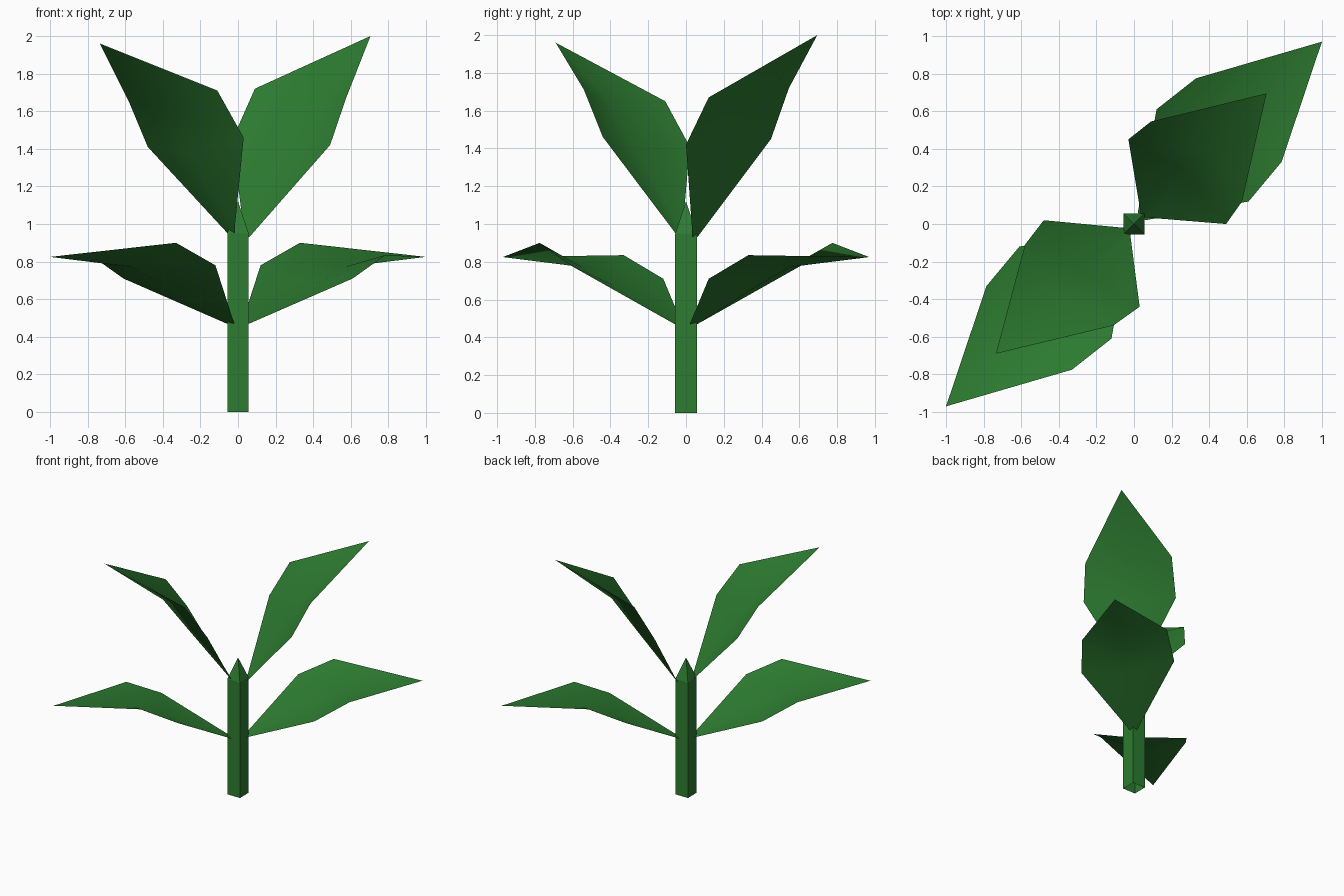
import bpy

if "Cube" in bpy.data.objects:
    bpy.data.objects.remove(bpy.data.objects["Cube"])

green = bpy.data.materials.new("leaf green")
green.diffuse_color = (0.026, 0.2, 0.03, 1)
green.use_nodes = True
green.node_tree.nodes["Principled BSDF"].inputs["Base Color"].default_value = green.diffuse_color


def make_object(name, verts, faces, smooth=False):
    mesh = bpy.data.meshes.new(name)
    mesh.from_pydata(verts, [], faces)
    mesh.materials.append(green)
    for p in mesh.polygons:
        p.use_smooth = smooth
    obj = bpy.data.objects.new(name, mesh)
    bpy.context.collection.objects.link(obj)
    return obj


def leaf(name, root, left, mid, right, tip):
    """Thin blade folded along a sunken midrib: root edge, two cross rows, tip."""
    verts = [root[0], root[1],
             left[0], mid[0], right[0],
             left[1], mid[1], right[1], tip]
    faces = [(0, 3, 2), (0, 1, 3), (1, 4, 3),
             (2, 3, 6, 5), (3, 4, 7, 6),
             (5, 6, 8), (6, 7, 8)]
    return make_object(name, verts, faces, True)


def turned(p):
    """Half turn about the stem axis."""
    return (-p[0], -p[1], p[2])


# Square hollow stem with a pointed bud on top
r, top = 0.057, 0.95
ring = [(-r, -r), (r, -r), (r, r), (-r, r)]
low = [(x, y, 0) for x, y in ring]
high = [(x, y, top) for x, y in ring]
sides = [(i, (i + 1) % 4, 4 + (i + 1) % 4, 4 + i) for i in range(4)]
make_object("stem", low + high, sides)
make_object("bud", high + [(0, 0, 1.12)], [(i, (i + 1) % 4, 4) for i in range(4)])

# Lower pair of wide leaves, opposite each other
root = [(0.02, 0.06, 0.47), (0.06, 0.02, 0.47)]
left = [(0.12, 0.61, 0.78), (0.33, 0.775, 0.90)]
mid = [(0.395, 0.38, 0.675), (0.57, 0.55, 0.772)]
right = [(0.61, 0.12, 0.71), (0.785, 0.33, 0.835)]
tip = (1.0, 0.97, 0.825)
leaf("lower_back_leaf", root, left, mid, right, tip)
leaf("lower_front_leaf",
     *[[turned(p) for p in row] for row in (root, left, mid, right)], turned(tip))

# Upper pair of steep leaves
leaf("upper_back_leaf",
     [(0.035, 0.06, 0.93), (0.06, 0.035, 0.93)],
     [(-0.03, 0.45, 1.45), (0.09, 0.545, 1.72)],
     [(0.28, 0.275, 1.40), (0.40, 0.395, 1.65)],
     [(0.49, 0.0, 1.42), (0.575, 0.12, 1.67)],
     (0.705, 0.695, 2.0))
leaf("upper_front_leaf",
     [(-0.02, -0.055, 0.95), (-0.055, -0.02, 0.95)],
     [(0.03, -0.44, 1.46), (-0.11, -0.54, 1.71)],
     [(-0.28, -0.265, 1.39), (-0.41, -0.39, 1.635)],
     [(-0.48, 0.02, 1.41), (-0.58, -0.11, 1.65)],
     (-0.735, -0.69, 1.96))
